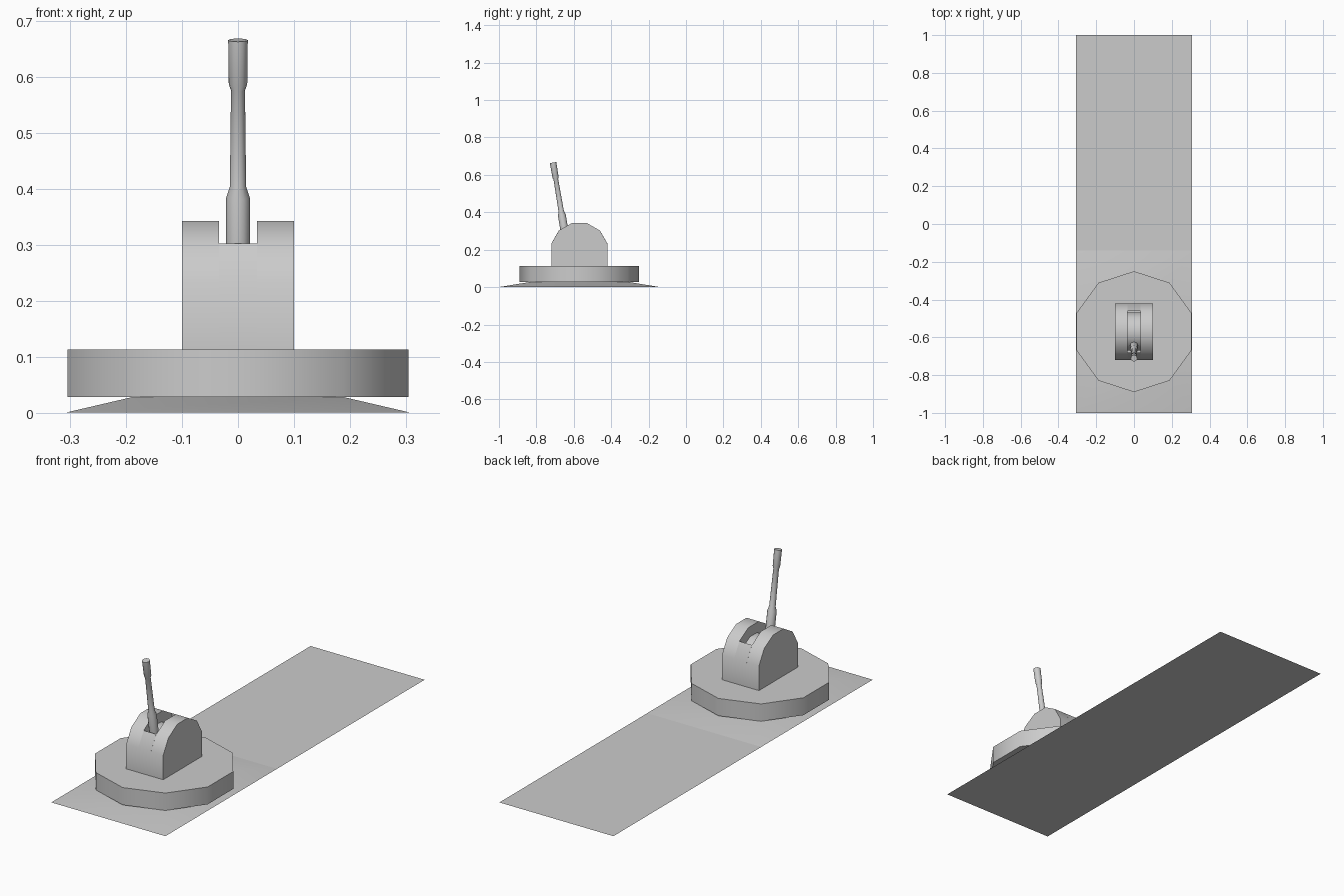
import bpy, bmesh, math
from mathutils import Matrix

if "Cube" in bpy.data.objects:
    bpy.data.objects.remove(bpy.data.objects["Cube"], do_unlink=True)

grey = bpy.data.materials.new("plain grey")
grey.use_nodes = True
grey.diffuse_color = (0.6, 0.6, 0.6, 1)
grey.node_tree.nodes["Principled BSDF"].inputs["Base Color"].default_value = (0.6, 0.6, 0.6, 1)

CY = -0.57           # turret centre along y
AXLE_Z = 0.193       # height of the arch centre


def finish(name, bm, angle=None):
    bmesh.ops.recalc_face_normals(bm, faces=bm.faces)
    mesh = bpy.data.meshes.new(name)
    bm.to_mesh(mesh)
    bm.free()
    mesh.materials.append(grey)
    obj = bpy.data.objects.new(name, mesh)
    bpy.context.collection.objects.link(obj)
    if angle:
        bpy.ops.object.select_all(action='DESELECT')
        obj.select_set(True)
        bpy.context.view_layer.objects.active = obj
        bpy.ops.object.shade_smooth_by_angle(angle=math.radians(angle))
    return obj


def skin(bm, rings):
    """Bridge rings of equal length and cap both ends."""
    loops = [[bm.verts.new(p) for p in ring] for ring in rings]
    for a, b in zip(loops, loops[1:]):
        for i in range(len(a)):
            j = (i + 1) % len(a)
            bm.faces.new((a[i], a[j], b[j], b[i]))
    bm.faces.new(loops[0])
    bm.faces.new(loops[-1])


def circle(n, r, z, turn=0.0):
    return [(r * math.cos(math.tau * i / n + turn), r * math.sin(math.tau * i / n + turn), z)
            for i in range(n)]


def arch(r):
    """Upper half of a twelve-sided outline as (y, z) points."""
    return [(CY + r * math.cos(math.radians(a)), AXLE_Z + r * math.sin(math.radians(a)))
            for a in range(15, 180, 30)]


def extrude_x(bm, profile, x0, x1):
    skin(bm, [[(x, y, z) for y, z in profile] for x in (x0, x1)])


def rect(w, y0, y1, z):
    return [(-w, y0, z), (w, y0, z), (w, y1, z), (-w, y1, z)]


# Ground sheet
bm = bmesh.new()
bm.faces.new([bm.verts.new(p) for p in rect(0.308, -1, 1, 0)])
finish("ground_sheet", bm)

# Low sloped mound under the platform
bm = bmesh.new()
skin(bm, [rect(0.308, -1, -0.14, 0.0005), rect(0.19, -0.83, -0.31, 0.028)])
finish("mound", bm, 30)

# Ten-sided platform
bm = bmesh.new()
skin(bm, [circle(10, 0.32, z, math.pi / 2) for z in (0.028, 0.113)])
bm.transform(Matrix.Translation((0, CY, 0)))
finish("platform", bm, 40)

# Turret: two arched cheeks joined by end blocks around an open slot
outline = arch(0.155)
cheek = [(CY + 0.15, 0.113)] + outline + [(CY - 0.15, 0.113)]
for name, x0, x1 in (("right_cheek", -0.1, -0.034), ("left_cheek", 0.034, 0.1)):
    bm = bmesh.new()
    extrude_x(bm, cheek, x0, x1)
    finish(name, bm, 40)

for name, s in (("back_block", 1), ("front_block", -1)):
    bm = bmesh.new()
    block = [(CY + s * 0.15, 0.113), (CY + s * 0.15, outline[0][1]),
             (CY + s * 0.11, outline[1][1]), (CY + s * 0.11, 0.113)]
    extrude_x(bm, block, -0.034, 0.034)
    finish(name, bm, 40)

# Rounded gun cradle inside the slot
bm = bmesh.new()
extrude_x(bm, [(CY + 0.1, 0.113)] + arch(0.104) + [(CY - 0.1, 0.113)], -0.034, 0.034)
finish("gun_cradle", bm, 40)

# Stepped barrel, leaning forward
steps = [(0.021, -0.06), (0.021, 0.083), (0.0145, 0.103),
         (0.0125, 0.277), (0.0165, 0.288), (0.0175, 0.368)]
bm = bmesh.new()
skin(bm, [circle(12, r, z) for r, z in steps])
bm.transform(Matrix.Translation((0, -0.65, 0.303)) @ Matrix.Rotation(math.radians(9.5), 4, 'X'))
finish("barrel", bm, 40)
